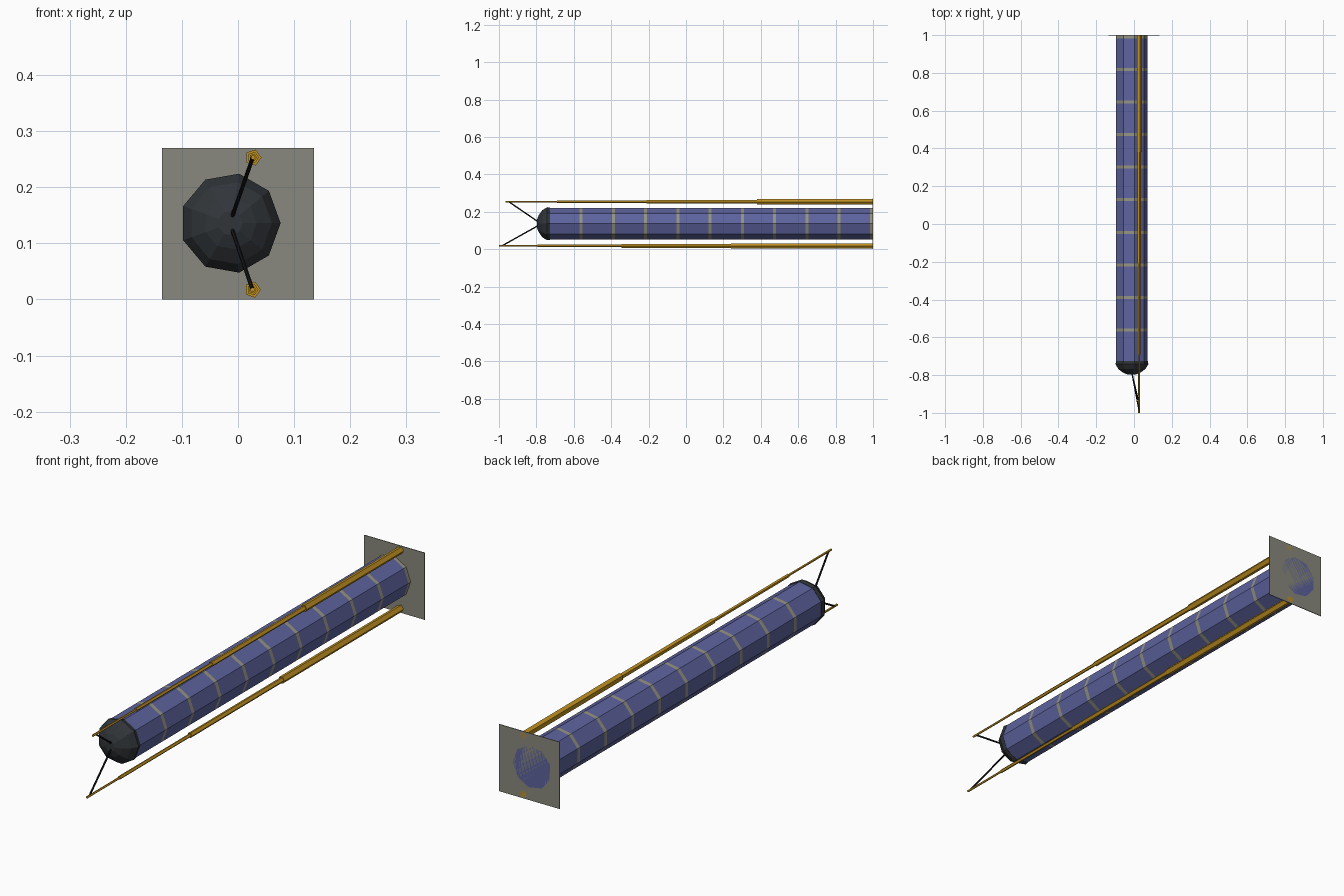
import bpy, bmesh, math
from mathutils import Vector

if "Cube" in bpy.data.objects:
    bpy.data.objects.remove(bpy.data.objects["Cube"])


def material(name, color):
    m = bpy.data.materials.new(name)
    m.diffuse_color = (*color, 1)
    m.use_nodes = True
    m.node_tree.nodes["Principled BSDF"].inputs["Base Color"].default_value = m.diffuse_color
    return m


BLUE = material("blue_panel", (0.11, 0.125, 0.34))
BAND = material("pale_band", (0.30, 0.29, 0.22))
DARK = material("dark_cap", (0.03, 0.035, 0.04))
GOLD = material("gold", (0.52, 0.28, 0.015))
PLATE = material("plate_grey", (0.25, 0.25, 0.21))
BLACK = material("black_strut", (0.008, 0.008, 0.01))


def finish(name, bm, mats):
    bmesh.ops.recalc_face_normals(bm, faces=bm.faces)
    mesh = bpy.data.meshes.new(name)
    bm.to_mesh(mesh)
    bm.free()
    for m in mats:
        mesh.materials.append(m)
    obj = bpy.data.objects.new(name, mesh)
    bpy.context.collection.objects.link(obj)
    return obj


def loft(name, sides, cx, cz, profile, mats):
    """Join (y, radius, material index) rings into a faceted body along y."""
    bm = bmesh.new()
    rings = []
    for y, r, _ in profile:
        angles = [math.tau * i / sides for i in range(sides)]
        rings.append([bm.verts.new((cx + r * math.cos(a), y, cz + r * math.sin(a)))
                      for a in angles])
    for k in range(len(rings) - 1):
        a, b = rings[k], rings[k + 1]
        for i in range(sides):
            j = (i + 1) % sides
            bm.faces.new((a[i], a[j], b[j], b[i])).material_index = profile[k][2]
    bm.faces.new(rings[0])
    bm.faces.new(rings[-1])
    return finish(name, bm, mats)


CX, CZ = -0.0135, 0.136

# Nine-sided blue tube with flush pale bands
R = 0.086
profile = [(-0.735, R, 0)]
for i in range(10):
    y = -0.561 + i * 0.1724
    profile += [(y - 0.008, R, 1), (y + 0.008, R, 0)]
profile.append((1.0, R, 0))
loft("tube", 9, CX, CZ, profile, [BLUE, BAND])

# Dark domed front cap
loft("front_cap", 9, CX, CZ,
     [(-0.797, 0.022, 0), (-0.787, 0.047, 0), (-0.768, 0.074, 0),
      (-0.742, 0.0895, 0), (-0.726, 0.087, 0)], [DARK])

# Stepped telescoping rods
RADII = (0.0045, 0.007, 0.0105, 0.0148)
for name, x, z, ys in (
        ("upper_rod", 0.027, 0.253, (-0.965, -0.69, -0.21, 0.38, 1.0)),
        ("lower_rod", 0.026, 0.0175, (-1.0, -0.795, -0.345, 0.24, 1.0))):
    prof = []
    for k, r in enumerate(RADII):
        prof += [(ys[k], r, 0), (ys[k + 1], r, 0)]
    loft(name, 5, x, z, prof, [GOLD])

# Struts from the cap to the rod tips
for name, p, q in (
        ("upper_strut", (-0.011, -0.79, 0.146), (0.026, -0.945, 0.252)),
        ("lower_strut", (-0.011, -0.79, 0.126), (0.025, -0.98, 0.020))):
    p, q = Vector(p), Vector(q)
    d = q - p
    bm = bmesh.new()
    bmesh.ops.create_cone(bm, cap_ends=True, segments=6, radius1=0.0036,
                          radius2=0.0036, depth=d.length)
    obj = finish(name, bm, [BLACK])
    obj.location = (p + q) / 2
    obj.rotation_euler = d.to_track_quat('Z', 'Y').to_euler()

# Square mounting plate at the back
bm = bmesh.new()
bmesh.ops.create_cube(bm, size=1)
for v in bm.verts:
    v.co = (v.co.x * 0.27, 0.9985 + v.co.y * 0.003, 0.135 + v.co.z * 0.27)
finish("back_plate", bm, [PLATE])
